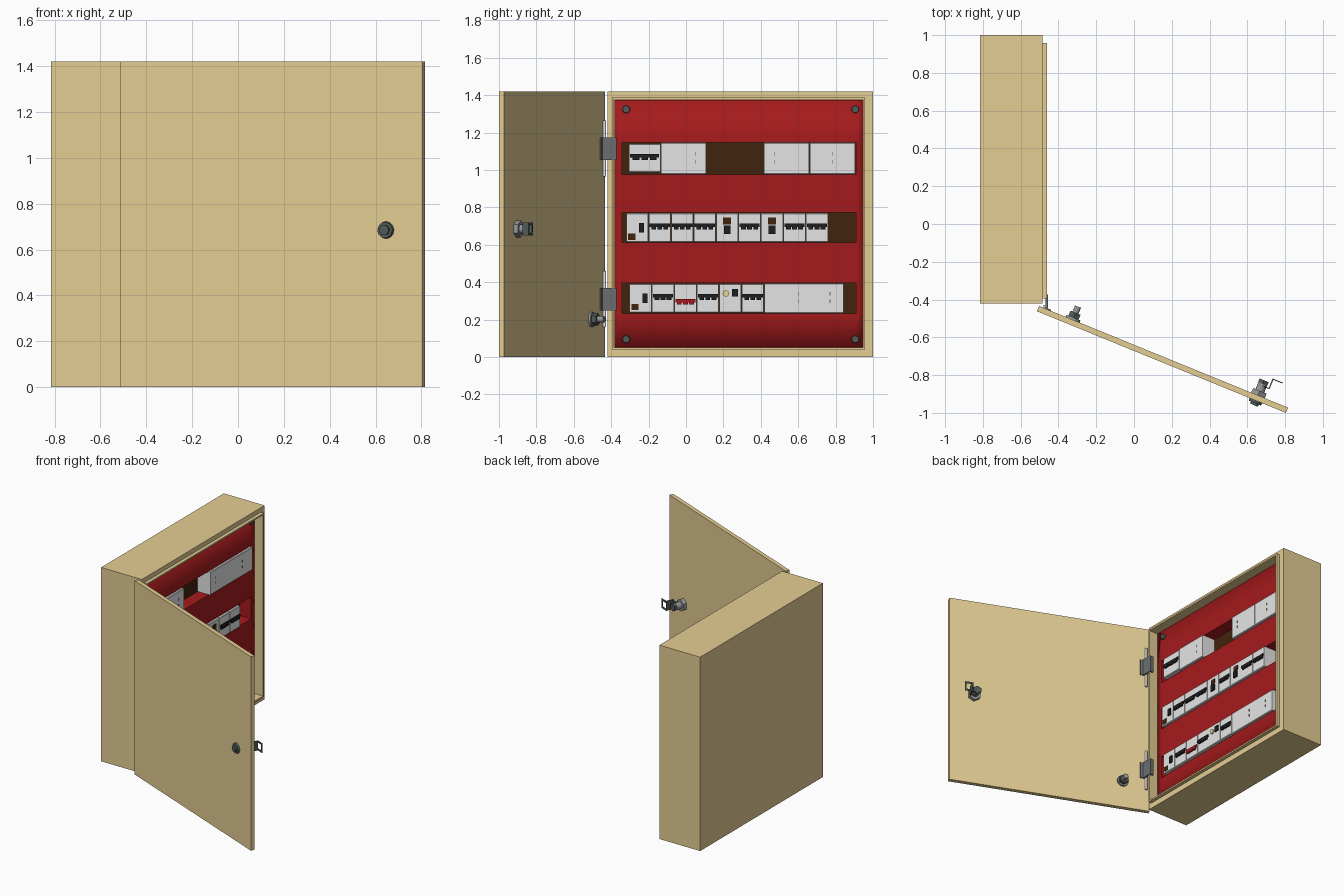
import bpy, bmesh
from math import radians
from mathutils import Matrix, Vector

cube = bpy.data.objects.get("Cube")
if cube:
    bpy.data.objects.remove(cube, do_unlink=True)


def material(name, rgb):
    lin = [((c / 255 + 0.055) / 1.055) ** 2.4 for c in rgb]
    m = bpy.data.materials.new(name)
    m.use_nodes = True
    m.diffuse_color = (*lin, 1)
    m.node_tree.nodes["Principled BSDF"].inputs["Base Color"].default_value = (*lin, 1)
    return m


TAN = material("tan paint", (229, 206, 148))
RED = material("red panel", (165, 26, 28))
BROWN = material("dark brown", (64, 36, 13))
GREY = material("light grey plastic", (229, 229, 229))
BLACK = material("black plastic", (30, 30, 33))
STEEL = material("steel", (150, 151, 153))
HINGE = material("hinge grey", (108, 109, 111))
DARK = material("dark metal", (82, 92, 90))
WHITE = material("white metal", (235, 235, 235))
YELLOW = material("pale yellow", (230, 212, 150))


def finish(name, bm, mats, matrix=None):
    me = bpy.data.meshes.new(name)
    bm.to_mesh(me)
    bm.free()
    for m in mats:
        me.materials.append(m)
    ob = bpy.data.objects.new(name, me)
    bpy.context.collection.objects.link(ob)
    if matrix:
        ob.matrix_world = matrix


def add_box(bm, x, y, z):
    size = Matrix.Diagonal((x[1] - x[0], y[1] - y[0], z[1] - z[0], 1))
    mid = Matrix.Translation((sum(x) / 2, sum(y) / 2, sum(z) / 2))
    bmesh.ops.create_cube(bm, size=1, matrix=mid @ size)


def boxes(name, mat, spans, matrix=None):
    bm = bmesh.new()
    for s in spans:
        add_box(bm, *s)
    finish(name, bm, [mat], matrix)


def rod(name, mat, start, end, r, sides=24, r2=None, matrix=None):
    a, b = Vector(start), Vector(end)
    rot = (b - a).to_track_quat("Z", "Y").to_matrix().to_4x4()
    bm = bmesh.new()
    bmesh.ops.create_cone(bm, cap_ends=True, segments=sides, radius1=r,
                          radius2=r if r2 is None else r2, depth=(b - a).length,
                          matrix=Matrix.Translation((a + b) / 2) @ rot)
    for f in bm.faces:
        f.smooth = sides > 8 and len(f.verts) == 4
    for e in bm.edges:
        e.smooth = not any(len(f.verts) > 4 for f in e.link_faces)
    finish(name, bm, [mat], matrix)


# Cabinet shell, open towards +x
FRONT, PANEL, SLOT_BACK = -0.485, -0.53, -0.62
bm = bmesh.new()
add_box(bm, (-0.815, FRONT), (-0.42, 1.0), (0, 1.42))
opening = max(bm.faces, key=lambda f: f.calc_center_median().x)
bmesh.ops.inset_region(bm, faces=[opening], thickness=0.03)
for v in opening.verts:
    v.co.y = -0.395 if v.co.y < 0 else 0.957
    v.co.z = 0.04 if v.co.z < 0.5 else 1.387
ext = bmesh.ops.extrude_face_region(bm, geom=[opening])["geom"]
bmesh.ops.translate(bm, vec=(-0.2, 0, 0), verts=[g for g in ext if isinstance(g, bmesh.types.BMVert)])
if opening.is_valid:
    bmesh.ops.delete(bm, geom=[opening], context="FACES_ONLY")
bmesh.ops.recalc_face_normals(bm, faces=bm.faces)
finish("cabinet", bm, [TAN])

# Raised lip around the opening
lip = (PANEL - 0.02, -0.46)
boxes("opening_lip", TAN, [
    (lip, (-0.395, -0.384), (0.04, 1.387)), (lip, (0.946, 0.957), (0.04, 1.387)),
    (lip, (-0.384, 0.946), (0.04, 0.051)), (lip, (-0.384, 0.946), (1.376, 1.387))])

# Red panel with three recessed slots and a folded rim
ys = [-0.383, -0.343, 0.91, 0.945]
zs = [0.052, 0.232, 0.395, 0.612, 0.772, 0.975, 1.147, 1.375]
bm = bmesh.new()
grid = [[bm.verts.new((PANEL, y, z)) for y in ys] for z in zs]


def shifted(vs, x):
    return [bm.verts.new((x, v.co.y, v.co.z)) for v in vs]


for i in range(len(zs) - 1):
    for j in range(len(ys) - 1):
        ring = [grid[i][j], grid[i][j + 1], grid[i + 1][j + 1], grid[i + 1][j]]
        if j == 1 and i % 2:
            a, b = shifted(ring, PANEL), shifted(ring, SLOT_BACK)
            for k in range(4):
                n = (k + 1) % 4
                bm.faces.new((a[k], a[n], b[n], b[k]))
            bm.faces.new(b).material_index = 1
        else:
            bm.faces.new(ring).smooth = True
rim = grid[0] + [r[-1] for r in grid[1:]] + grid[-1][-2::-1] + [r[0] for r in grid[-2:0:-1]]
back = shifted(rim, PANEL - 0.03)
for k in range(len(rim)):
    n = (k + 1) % len(rim)
    bm.faces.new((rim[n], rim[k], back[k], back[n])).smooth = True
finish("red_panel", bm, [RED, BROWN])

# Panel corner screws
for y in (-0.32, 0.905):
    for z in (0.095, 1.325):
        rod("panel_screw", DARK, (PANEL, y, z), (PANEL + 0.012, y, z), 0.021, 16, 0.018)

# Modules: blocks with a slightly eased front, almost flush with the panel
FACE, TIP = -0.515, -0.506


def module(name, y0, y1, z0, z1):
    bm = bmesh.new()
    add_box(bm, (SLOT_BACK, FACE), (y0 + 0.002, y1 - 0.002), (z0, z1))
    front = [e for e in bm.edges if all(v.co.x > FACE - 0.01 for v in e.verts)
             and abs(e.verts[0].co.z - e.verts[1].co.z) < 0.01]
    bmesh.ops.bevel(bm, geom=front, offset=0.004, segments=1, affect="EDGES")
    finish(name, bm, [GREY])


def block(name, mat, y, z, w, h, tip=TIP):
    boxes(name, mat, [((FACE - 0.01, tip), (y - w / 2, y + w / 2), (z - h / 2, z + h / 2))])


def breaker(y0, y1, z0, z1, mat=BLACK, drop=0.0):
    module("breaker", y0, y1, z0, z1)
    c, z, w = (y0 + y1) / 2, (z0 + z1) / 2 + 0.012 - drop, y1 - y0
    block("toggle_bar", mat, c, z, w * 0.9, 0.018)
    for k in (-1, 0, 1):
        block("toggle", mat, c + k * w * 0.27, z - 0.014, w * 0.21, 0.016)


def cover(y0, y1, z0, z1, marks):
    module("blank_cover", y0, y1, z0, z1)
    for y in marks:
        for f in (0.4, 0.65):
            block("vent_mark", DARK, y, z0 + (z1 - z0) * f, 0.004, 0.018, FACE + 0.002)


def main_switch(y0, y1, z0, z1):
    module("main_switch", y0, y1, z0, z1)
    block("switch_label", BROWN, y0 + 0.03, z0 + 0.03, 0.038, 0.034, FACE + 0.003)
    block("switch_lever", BLACK, y0 + 0.083, (z0 + z1) / 2, 0.027, 0.05)


def residual_switch(y0, y1, z0, z1):
    module("residual_switch", y0, y1, z0, z1)
    c = (y0 + y1) / 2
    block("switch_label", BROWN, c, z1 - 0.042, 0.042, 0.036, FACE + 0.003)
    block("switch_lever", BLACK, c, z0 + 0.066, 0.036, 0.045)


def indicator(y0, y1, z0, z1):
    module("indicator", y0, y1, z0, z1)
    y, z = y0 + 0.036, (z0 + z1) / 2 + 0.025
    rod("lamp", YELLOW, (FACE - 0.01, y, z), (TIP, y, z), 0.017)
    block("switch_lever", BLACK, y0 + 0.085, z + 0.004, 0.03, 0.04)


# Top row
breaker(-0.307, -0.135, 0.988, 1.14)
for y0, y1, marks in [(-0.135, 0.11, [0.05]), (0.415, 0.66, [0.475]), (0.66, 0.905, [0.785])]:
    cover(y0, y1, 0.977, 1.146, marks)
# Middle row
kinds = [main_switch, breaker, breaker, breaker, residual_switch,
         breaker, residual_switch, breaker, breaker]
for k, kind in enumerate(kinds):
    kind(-0.32 + k * 0.12, -0.2 + k * 0.12, 0.614, 0.77)
# Bottom row
kinds = [main_switch, breaker, breaker, breaker, indicator, breaker]
for k, kind in enumerate(kinds):
    args = (RED, 0.025) if k == 2 else ()
    kind(-0.303 + k * 0.12, -0.183 + k * 0.12, 0.238, 0.392, *args)
cover(0.417, 0.845, 0.234, 0.394, [0.6, 0.77])

# Door, swung open; local x runs along it, local y points inwards
DOOR = Matrix.Translation((-0.514, -0.462, 0)) @ Matrix.Rotation(radians(-22.2), 4, "Z")
T = 0.03
boxes("door", TAN, [((0, 1.424), (0, T), (0, 1.42))], DOOR)


def door_rod(name, mat, u, z, v0, v1, r, sides=24, r2=None):
    rod(name, mat, (u, v0, z), (u, v1, z), r, sides, r2, DOOR)


# Door lock with bent latch
U, Z = 1.252, 0.685
door_rod("lock_rim", DARK, U, Z, 0.0, -0.014, 0.037, 32, 0.034)
door_rod("lock_core", DARK, U, Z, -0.01, -0.026, 0.022, 24)
door_rod("lock_nut", STEEL, U, Z, T, 0.056, 0.045, 6)
door_rod("lock_barrel", STEEL, U, Z, 0.05, 0.098, 0.025)
door_rod("lock_bolt", DARK, U, Z, 0.095, 0.116, 0.03, 6)
boxes("latch", DARK, [
    ((U, U + 0.043), (0.083, 0.088), (0.655, 0.715)),
    ((U + 0.038, U + 0.044), (0.083, 0.14), (0.65, 0.72)),
    ((U + 0.038, U + 0.097), (0.137, 0.142), (0.65, 0.663)),
    ((U + 0.038, U + 0.097), (0.137, 0.142), (0.707, 0.72)),
    ((U + 0.086, U + 0.097), (0.137, 0.142), (0.663, 0.707))], DOOR)

# Earth stud on the inside of the door
door_rod("stud_washer", STEEL, 0.192, 0.202, T, 0.042, 0.04)
door_rod("stud_nut", DARK, 0.192, 0.202, 0.042, 0.07, 0.033, 6)
door_rod("stud_bolt", STEEL, 0.192, 0.202, 0.07, 0.105, 0.017)

# Hinges: cabinet leaf, door leaf and pin
for z in (1.115, 0.31):
    span = (z - 0.06, z + 0.06)
    boxes("hinge_plate", HINGE, [((-0.468, -0.456), (-0.449, -0.372), span),
                                 ((-0.484, -0.468), (-0.395, -0.372), span)])
    boxes("hinge_door_leaf", HINGE, [((0.03, 0.068), (T, T + 0.006), span)], DOOR)
    rod("hinge_pin", WHITE, (-0.474, -0.436, z - 0.15), (-0.474, -0.436, z + 0.15), 0.008, 12)
